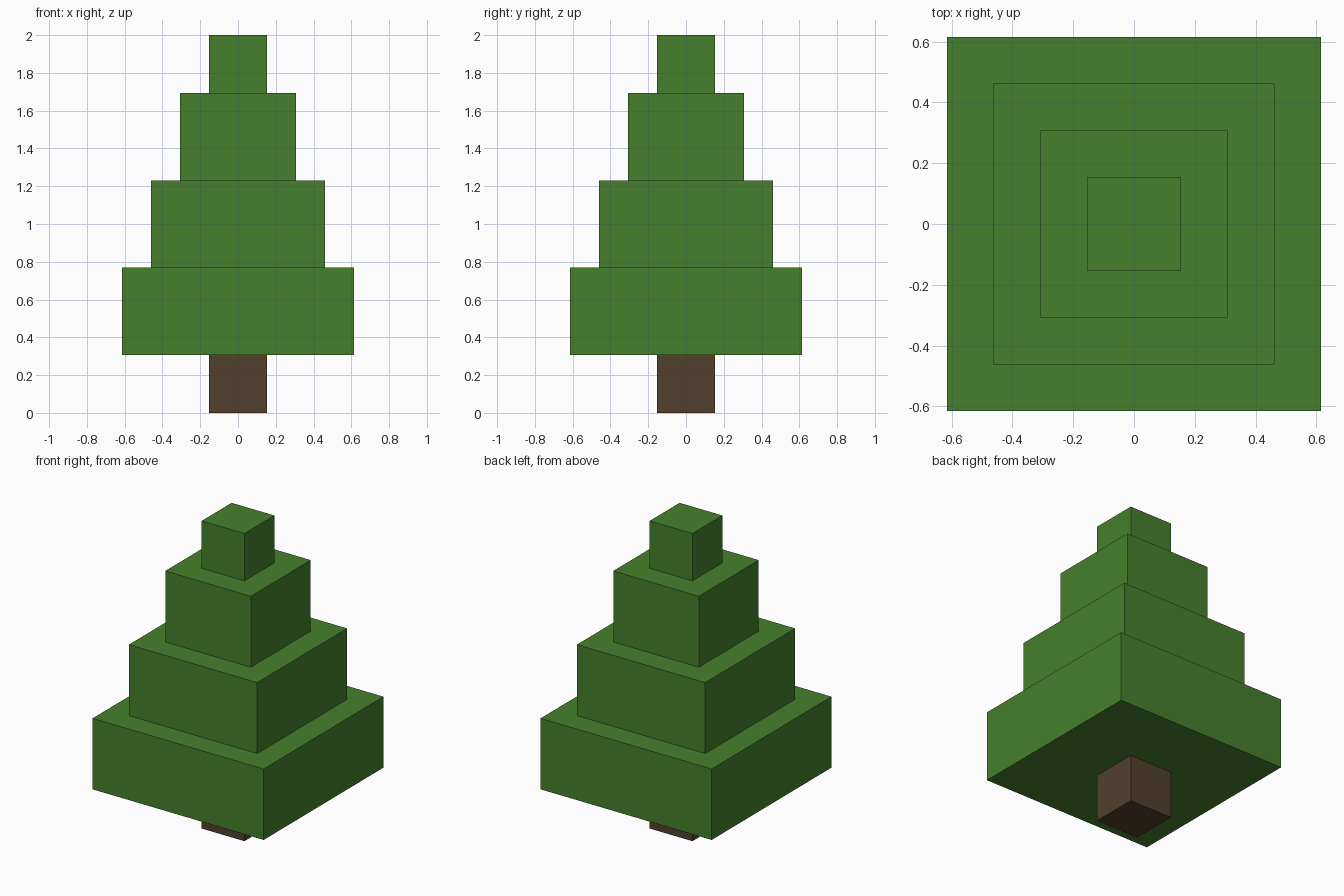
import bpy

if "Cube" in bpy.data.objects:
    bpy.data.objects.remove(bpy.data.objects["Cube"])

U = 2 / 13  # the model is built on a 13-unit-high block grid


def srgb(r, g, b):
    def lin(c):
        c /= 255
        return c / 12.92 if c <= 0.04045 else ((c + 0.055) / 1.055) ** 2.4
    return (lin(r), lin(g), lin(b), 1)


def material(name, colour):
    m = bpy.data.materials.new(name)
    m.diffuse_color = colour
    m.use_nodes = True
    m.node_tree.nodes["Principled BSDF"].inputs["Base Color"].default_value = m.diffuse_color
    return m


def block(name, half, z0, z1, mat):
    """Square block, sizes in grid units."""
    bpy.ops.mesh.primitive_cube_add(size=1, location=(0, 0, (z0 + z1) / 2 * U))
    ob = bpy.context.object
    ob.name = name
    ob.scale = (2 * half * U, 2 * half * U, (z1 - z0) * U)
    bpy.ops.object.transform_apply(location=False, rotation=False, scale=True)
    ob.data.materials.append(mat)


green = material("leaf_green", srgb(70, 128, 45))
brown = material("bark_brown", srgb(82, 64, 45))

# Trunk
block("trunk", 1, 0, 2, brown)

# Stepped foliage, widest at the bottom
levels = [2, 5, 8, 11, 13]
for i in range(4):
    block(f"foliage_tier_{i + 1}", 4 - i, levels[i], levels[i + 1], green)
